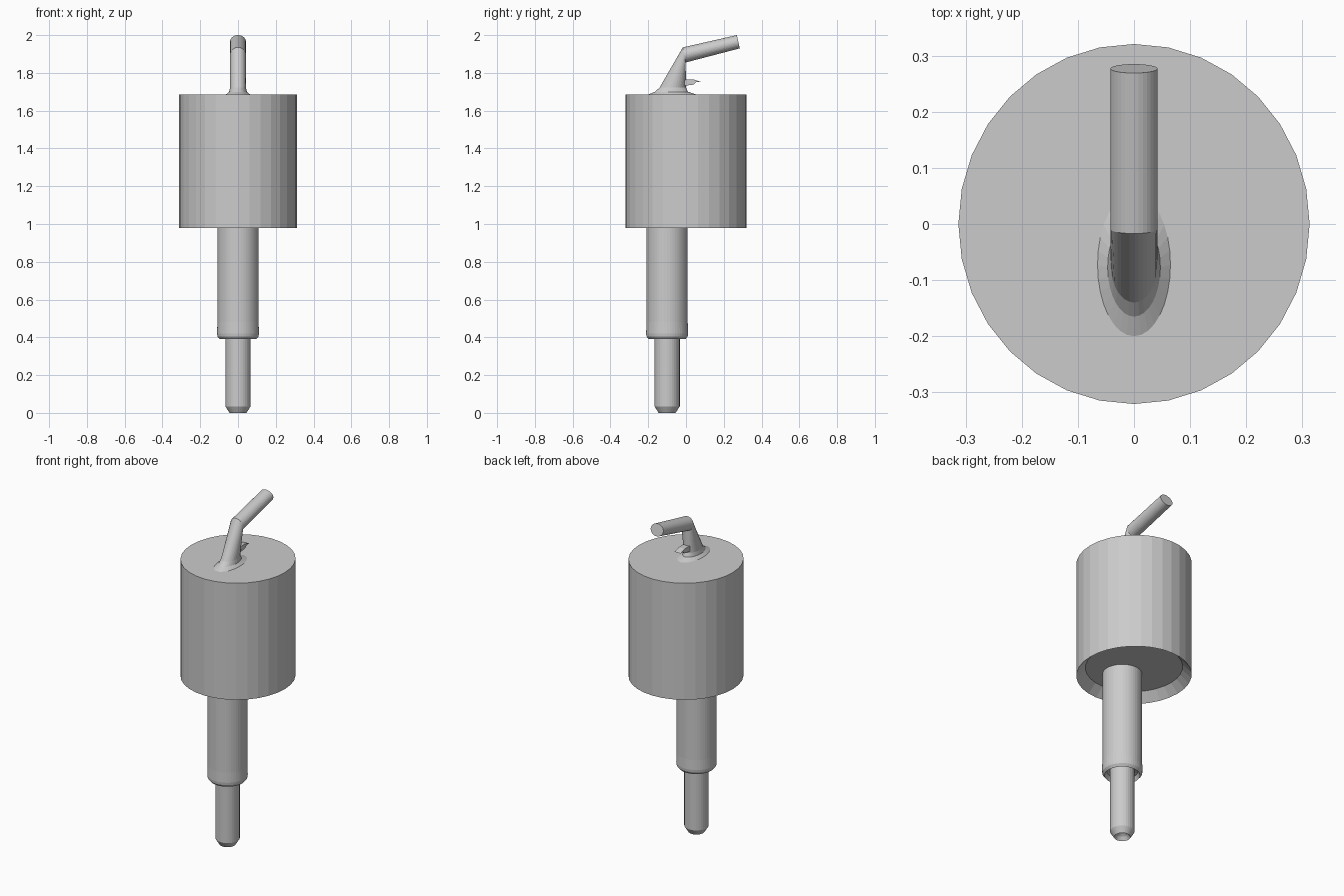
import bpy, bmesh
from math import sin, cos, pi
from mathutils import Vector

if "Cube" in bpy.data.objects:
    bpy.data.objects.remove(bpy.data.objects["Cube"])


def skin(name, rings):
    """Closed mesh from a stack of equal-count rings, capped at both ends."""
    bm = bmesh.new()
    loops = [[bm.verts.new(p) for p in ring] for ring in rings]
    n = len(loops[0])
    for a, b in zip(loops, loops[1:]):
        for i in range(n):
            j = (i + 1) % n
            bm.faces.new((a[i], a[j], b[j], b[i]))
    bm.faces.new(loops[0])
    bm.faces.new(loops[-1])
    bmesh.ops.recalc_face_normals(bm, faces=bm.faces)
    me = bpy.data.meshes.new(name)
    bm.to_mesh(me)
    bm.free()
    ob = bpy.data.objects.new(name, me)
    bpy.context.collection.objects.link(ob)
    return ob


def turned(name, profile, sides, cy=0, sy=1):
    """Lathe a radius/height profile around a vertical axis at y = cy."""
    angles = [2 * pi * i / sides for i in range(sides)]
    return skin(name, [[(r * cos(a), cy + sy * r * sin(a), z) for a in angles]
                       for r, z in profile])


def oval(front, back, half_width, sides=32):
    """Oval ring spanning two (y, z) points, with a given half width in x."""
    f, b = Vector((0, *front)), Vector((0, *back))
    mid, half = (f + b) / 2, (b - f) / 2
    return [mid + half * cos(2 * pi * i / sides)
            + Vector((half_width * sin(2 * pi * i / sides), 0, 0))
            for i in range(sides)]


# Main drum with a tapered recess underneath
turned("drum", [(0.264, 1.03), (0.313, 0.98), (0.313, 1.685)], 32, sy=1.025)

# Offset stem with a collar and a hollow lower lip
turned("stem", [(0.066, 0.42), (0.085, 0.415), (0.097, 0.39), (0.109, 0.405),
                (0.111, 0.42), (0.109, 0.48), (0.109, 1.05)], 48, cy=-0.1)

# Plunger with a chamfered, dished tip
turned("plunger", [(0.015, 0.03), (0.03, 0.02), (0.045, 0.0),
                   (0.067, 0.035), (0.067, 0.45)], 32, cy=-0.1)

# Bent lever: flared foot, tapering neck, mitred elbow, round handle
skin("lever", [
    oval((-0.20, 1.685), (0.055, 1.685), 0.065),
    oval((-0.165, 1.700), (0.01, 1.70), 0.047),
    oval((-0.14, 1.722), (0.0, 1.722), 0.042),
    oval((-0.017, 1.935), (-0.002, 1.855), 0.042),
    oval((0.269, 2.0), (0.285, 1.930), 0.042),
])

# Small curved catch behind the neck
catch = [(-0.02, 1.765), (0.04, 1.765), (0.08, 1.752), (0.055, 1.752),
         (0.04, 1.738), (-0.02, 1.73)]
skin("catch", [[(x, y, z) for y, z in catch] for x in (-0.02, 0.02)])
